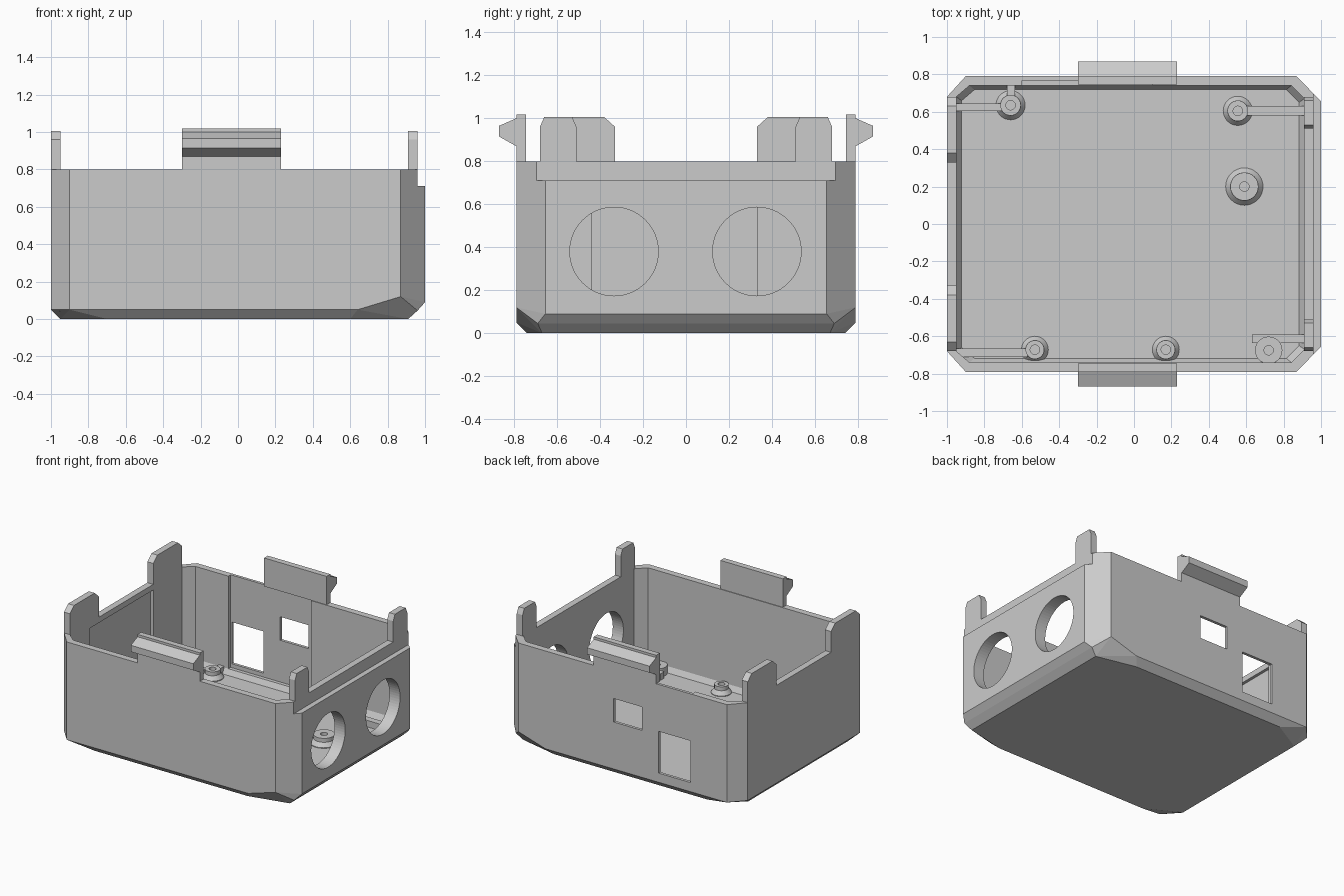
import bpy, bmesh, math
from mathutils import Vector

cube = bpy.data.objects.get("Cube")
if cube:
    bpy.data.objects.remove(cube, do_unlink=True)

grey = bpy.data.materials.new("light grey plastic")
grey.use_nodes = True
GREY = (0.6, 0.6, 0.6, 1)
grey.diffuse_color = GREY
grey.node_tree.nodes["Principled BSDF"].inputs["Base Color"].default_value = GREY


def finish(name, bm):
    bmesh.ops.recalc_face_normals(bm, faces=bm.faces)
    mesh = bpy.data.meshes.new(name)
    bm.to_mesh(mesh)
    bm.free()
    mesh.materials.append(grey)
    obj = bpy.data.objects.new(name, mesh)
    bpy.context.collection.objects.link(obj)
    return obj


def hull(name, points):
    """Convex solid through points mirrored across the y axis."""
    bm = bmesh.new()
    for x, y, z in points:
        bm.verts.new((x, y, z))
        bm.verts.new((x, -y, z))
    out = bmesh.ops.convex_hull(bm, input=bm.verts)
    loose = [v for v in bm.verts if not v.link_faces]
    bmesh.ops.delete(bm, geom=loose, context='VERTS')
    bmesh.ops.dissolve_limit(bm, angle_limit=0.01, verts=bm.verts, edges=bm.edges)
    return finish(name, bm)


def extrude(name, points, offset):
    """Flat polygon pushed along an offset."""
    bm = bmesh.new()
    face = bm.faces.new([bm.verts.new(p) for p in points])
    out = bmesh.ops.extrude_face_region(bm, geom=[face])
    moved = [g for g in out["geom"] if isinstance(g, bmesh.types.BMVert)]
    bmesh.ops.translate(bm, verts=moved, vec=Vector(offset))
    return finish(name, bm)


def box(name, x0, x1, y0, y1, z0, z1):
    base = [(x0, y0, z0), (x1, y0, z0), (x1, y1, z0), (x0, y1, z0)]
    return extrude(name, base, (0, 0, z1 - z0))


def revolve(name, profile, x, y, steps=32):
    """Closed profile of (radius, height) turned around a vertical axis."""
    bm = bmesh.new()
    rings = []
    for i in range(steps):
        a = math.tau * i / steps
        rings.append([bm.verts.new((x + r * math.cos(a), y + r * math.sin(a), z))
                      for r, z in profile])
    n = len(profile)
    for i in range(steps):
        a, b = rings[i], rings[(i + 1) % steps]
        for j in range(n):
            k = (j + 1) % n
            bm.faces.new((a[j], b[j], b[k], a[k]))
    obj = finish(name, bm)
    bpy.ops.object.select_all(action='DESELECT')
    obj.select_set(True)
    bpy.context.view_layer.objects.active = obj
    bpy.ops.object.shade_smooth_by_angle(angle=math.radians(30))
    return obj


def cut(target, cutter):
    cutter.hide_render = True
    mod = target.modifiers.new("cut", 'BOOLEAN')
    mod.operation = 'DIFFERENCE'
    mod.solver = 'EXACT'
    mod.object = cutter
    bpy.context.view_layer.objects.active = target
    bpy.ops.object.modifier_apply(modifier=mod.name)
    bpy.data.objects.remove(cutter, do_unlink=True)


# Outer shell with clipped corners and bevelled underside
TOP, FLOOR = 0.8, 0.05
plan = [(0.87, 0.79), (1.0, 0.655), (-0.9, 0.79), (-1.0, 0.68)]
shell = [(x, y, TOP) for x, y in plan]
shell += [(0.87, 0.79, 0.12), (1.0, 0.655, 0.09), (-0.9, 0.79, 0.05), (-1.0, 0.68, 0.05),
          (0.64, 0.79, 0.05), (0.96, 0.69, 0.045),
          (0.91, 0.67, 0), (0.6, 0.74, 0), (-0.7, 0.74, 0), (-0.95, 0.6, 0)]
body = hull("box_body", shell)

# Hollow interior
inner = [(0.84, 0.74), (0.91, 0.67), (-0.88, 0.74), (-0.95, 0.68)]
cavity = [(x, y, z) for x, y in inner for z in (0.09, 1.0)]
cavity += [(x * 0.97, y * 0.97, FLOOR) for x, y in inner]
cut(body, hull("cavity_cutter", cavity))

# Lowered ledge along the holed side
cut(body, box("ledge_cutter", 0.96, 1.2, -1, 1, 0.71, 1))

# Two round cable holes
for y in (-0.335, 0.33):
    ring = [(0.8, y + 0.206 * math.cos(math.tau * i / 64),
             0.38 + 0.206 * math.sin(math.tau * i / 64)) for i in range(64)]
    cut(body, extrude("hole_cutter", ring, (0.4, 0, 0)))

# Thinned inner panels, then the two openings in the back wall
cut(body, box("back_panel_cutter", -0.6, 0.1, 0.7, 0.768, 0.09, 0.9))
cut(body, box("side_panel_cutter", -0.972, -0.9, -0.44, 0.33, 0.09, 0.757))
cut(body, box("small_window_cutter", -0.18, 0.06, 0.7, 0.9, 0.41, 0.59))
cut(body, box("large_window_cutter", -0.59, -0.32, 0.7, 0.9, 0.12, 0.44))

# Snap clips and corner tabs, on front and back
for s, side in ((-1, "front"), (1, "back")):
    clip = [(0.745, TOP), (0.79, TOP), (0.79, 0.87), (0.87, 0.915),
            (0.87, 0.965), (0.79, 1.0), (0.79, 1.018), (0.745, 1.018)]
    extrude(side + "_snap_clip", [(-0.3, s * y, z) for y, z in clip], (0.53, 0, 0))
    for x, y0, c0, c1, label in ((-1.0, 0.33, 0.05, 0.05, "wide"),
                                 (0.91, 0.51, 0.02, 0.02, "narrow")):
        tab = [(y0, TOP), (0.68, TOP), (0.68, 0.96), (0.68 - c1, 1.005),
               (y0 + c0, 1.005), (y0, 0.96)]
        extrude(side + "_" + label + "_tab", [(x, s * y, z) for y, z in tab], (0.05, 0, 0))


# Screw posts on the floor
def post(name, x, y, base, top):
    z = 0.115
    revolve(name, [(base, FLOOR - 0.01), (base, FLOOR + 0.005), (top, 0.085), (top, z),
                   (0.025, z), (0.025, FLOOR - 0.01)], x, y)


post("back_right_post", -0.66, 0.635, 0.078, 0.055)
post("back_left_post", 0.555, 0.605, 0.078, 0.055)
post("middle_post", 0.59, 0.2, 0.1, 0.075)
post("front_right_post", -0.53, -0.672, 0.072, 0.05)
post("front_middle_post", 0.17, -0.672, 0.072, 0.05)
post("front_left_post", 0.72, -0.675, 0.073, 0.073)

# Ribs tying the posts to the walls
for name, x0, x1, y0, y1 in (("back_right_rib", -0.955, -0.7, 0.605, 0.645),
                             ("back_left_rib", 0.6, 0.915, 0.58, 0.63),
                             ("front_right_rib", -0.955, -0.57, -0.71, -0.665),
                             ("front_left_rib", 0.63, 0.915, -0.635, -0.59),
                             ("back_short_rib", -0.68, -0.635, 0.67, 0.75)):
    box(name, x0, x1, y0, y1, FLOOR - 0.01, 0.1)
